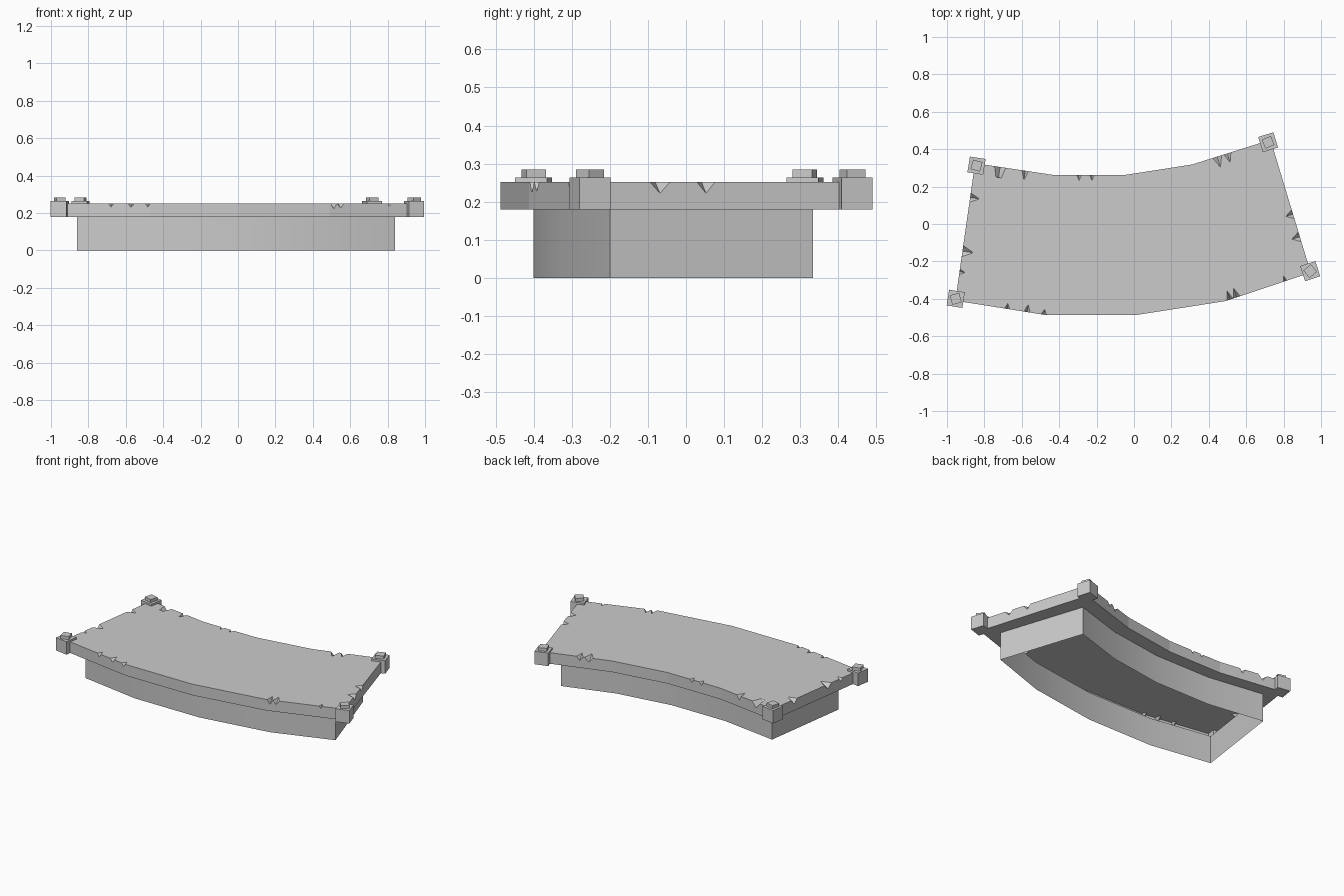
import bpy, bmesh
from math import radians
from mathutils import Vector, Matrix

if "Cube" in bpy.data.objects:
    bpy.data.objects.remove(bpy.data.objects["Cube"])

Z_RIM0, Z_RIM1 = 0.18, 0.252

# Outlines, counter-clockwise: front edge left to right, then back edge right to left
OUTER = [(-.955, -.41), (-.47, -.487), (.01, -.487), (.49, -.412), (.945, -.26),
         (.73, .45), (.31, .318), (-.05, .262), (-.43, .262), (-.85, .325)]
INNER = [(-.895, -.355), (-.47, -.422), (.01, -.422), (.48, -.347), (.875, -.217),
         (.69, .38), (.33, .255), (-.03, .203), (-.42, .203), (-.80, .26)]
BASE = [(-.86, -.335), (-.46, -.40), (0, -.40), (.46, -.33), (.84, -.20),
        (.665, .333), (.34, .232), (-.02, .178), (-.41, .178), (-.78, .232)]


def make_object(name, bm):
    mesh = bpy.data.meshes.new(name)
    bm.to_mesh(mesh)
    bm.free()
    obj = bpy.data.objects.new(name, mesh)
    bpy.context.collection.objects.link(obj)
    return obj


def loop(bm, pts, z):
    return [bm.verts.new((x, y, z)) for x, y in pts]


def bridge(bm, a, b):
    n = len(a)
    for i in range(n):
        j = (i + 1) % n
        bm.faces.new((a[i], a[j], b[j], b[i]))


# Base: open wall band
bm = bmesh.new()
bridge(bm, loop(bm, BASE, 0), loop(bm, BASE, Z_RIM0))
base = make_object("base_wall", bm)
bpy.context.view_layer.objects.active = base
base.select_set(True)
bpy.ops.object.shade_smooth_by_angle(angle=radians(30))

# Top slab: raised sheet with chamfered border
bm = bmesh.new()
face = bm.faces.new(loop(bm, INNER, Z_RIM1))
bmesh.ops.inset_region(bm, faces=[face], thickness=0.014, depth=0.011, use_boundary=True)
make_object("top_slab", bm)

# Rim: ring around the slab
bm = bmesh.new()
rings = [loop(bm, OUTER, Z_RIM0), loop(bm, OUTER, Z_RIM1),
         loop(bm, INNER, Z_RIM1), loop(bm, BASE, Z_RIM0)]
for k in range(4):
    bridge(bm, rings[k], rings[(k + 1) % 4])
bmesh.ops.recalc_face_normals(bm, faces=bm.faces)
rim = make_object("rim", bm)

# Chips in the rim: (outline segment, fraction along it, width, inward depth, drop)
CHIPS = [(0, .57, .03, .03, .02), (0, .79, .035, .04, .022), (0, .975, .03, .03, .02),
         (3, .05, .035, .05, .03), (3, .13, .04, .05, .025), (3, .70, .02, .03, .015),
         (4, .27, .055, .045, .03), (4, .44, .05, .04, .03),
         (5, .55, .04, .05, .025), (5, .68, .05, .06, .03), (7, .46, .025, .03, .02),
         (7, .64, .025, .03, .02), (8, .36, .035, .05, .03), (8, .68, .06, .11, .035),
         (9, .25, .05, .05, .03), (9, .64, .06, .06, .03), (9, .79, .03, .03, .02)]
bm = bmesh.new()
for seg, t, w, d, h in CHIPS:
    a, b = Vector(OUTER[seg]), Vector(OUTER[(seg + 1) % 10])
    u = (b - a).normalized().to_3d()
    inward = Vector((-u.y, u.x, 0))
    mid = a.lerp(b, t).to_3d() + Vector((0, 0, Z_RIM1))
    tip, low = mid + inward * d, mid - Vector((0, 0, h))
    ridge = (tip + low) / 2
    ends = [e + 1.5 * (e - ridge) for e in (mid - u * w / 2, mid + u * w / 2)]
    pts = [tip + (tip - low) * .5, low + (low - tip) * .5] + ends
    v = [bm.verts.new(p) for p in pts]
    new = [bm.faces.new([v[i] for i in f]) for f in ((0, 1, 2), (0, 3, 1), (0, 2, 3), (1, 3, 2))]
    bmesh.ops.recalc_face_normals(bm, faces=new)
cutter = make_object("chip_cutter", bm)
mod = rim.modifiers.new("chips", 'BOOLEAN')
mod.operation, mod.solver, mod.object, mod.use_self = 'DIFFERENCE', 'EXACT', cutter, True
chipped = bpy.data.meshes.new_from_object(rim.evaluated_get(bpy.context.evaluated_depsgraph_get()))
rim.modifiers.clear()
rim.data = chipped
bpy.data.objects.remove(cutter)

# Open the hidden inner side of the rim
bm = bmesh.new()
bm.from_mesh(chipped)
bm.normal_update()
hidden = [f for f in bm.faces if f.calc_area() > .015 and abs(f.normal.z) < .9
          and f.calc_center_median().xy.dot(f.normal.xy) < 0]
bmesh.ops.delete(bm, geom=hidden, context='FACES_ONLY')
bm.to_mesh(chipped)
bm.free()


def box(name, x, y, z0, z1, size, angle):
    bm = bmesh.new()
    m = (Matrix.Translation((x, y, (z0 + z1) / 2)) @ Matrix.Rotation(radians(angle), 4, 'Z')
         @ Matrix.Diagonal((size, size, z1 - z0, 1)))
    bmesh.ops.create_cube(bm, size=1, matrix=m)
    return make_object(name, bm)


# Corner posts with small caps
for name, x, y, ang, cap in [("back_left", -.842, .312, -9, -15), ("back_right", .717, .437, 17, 22),
                             ("front_right", .942, -.252, 18, 40), ("front_left", -.953, -.4, -9, 15)]:
    box("post_" + name, x, y, Z_RIM0, .264, .085, ang)
    box("cap_" + name, x, y, .262, .284, .052, cap)
